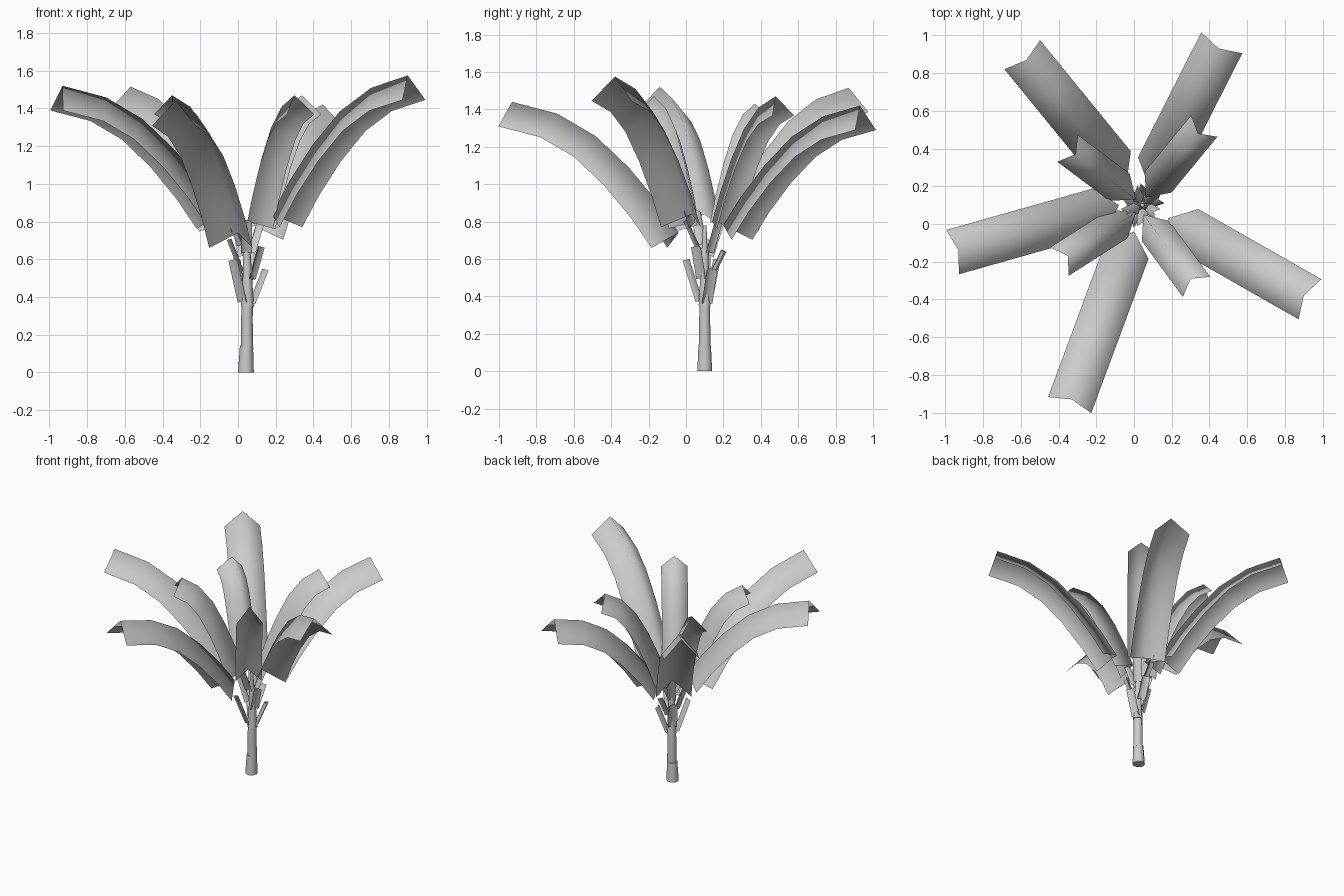
import bpy, math
from mathutils import Vector

cube = bpy.data.objects.get("Cube")
if cube:
    bpy.data.objects.remove(cube, do_unlink=True)

grey = bpy.data.materials.new("plain grey")
grey.use_nodes = True
grey.diffuse_color = (0.6, 0.6, 0.6, 1)
grey.node_tree.nodes["Principled BSDF"].inputs["Base Color"].default_value = (0.6, 0.6, 0.6, 1)

AXIS = Vector((0.045, 0.1, 0))
RISE = [(0, 0), (0.13, 0.24), (0.3, 0.5), (0.5, 0.74), (0.73, 0.91), (1, 1)]
STRAIGHT = [(0, 0), (0.5, 0.5), (1, 1)]


def make(name, verts, faces):
    mesh = bpy.data.meshes.new(name)
    mesh.from_pydata(verts, [], faces)
    mesh.materials.append(grey)
    obj = bpy.data.objects.new(name, mesh)
    bpy.context.collection.objects.link(obj)
    for poly in mesh.polygons:
        poly.use_smooth = True
    return obj


def folded_strip(name, base, tip, half_width, drop, rise=RISE):
    """Strip with a raised ridge from base to tip and both edges folded down."""
    base, tip = Vector(base), Vector(tip)
    span = tip - base
    out = Vector((span.x, span.y, 0))
    side = Vector((-out.y, out.x, 0)).normalized()
    ridge = [base + out * t + Vector((0, 0, span.z * h)) for t, h in rise]
    verts, last = [], len(ridge) - 1
    for i, p in enumerate(ridge):
        along = (ridge[min(i + 1, last)] - ridge[max(i - 1, 0)]).normalized()
        down = along.cross(side).normalized()
        if down.z > 0:
            down = -down
        verts += [p + side * half_width + down * drop, p,
                  p - side * half_width + down * drop]
    faces = [(3 * i + k, 3 * i + k + 1, 3 * i + k + 4, 3 * i + k + 3)
             for i in range(last) for k in (0, 1)]
    return make(name, verts, faces)


def tube(name, rings, sides=10):
    """Closed round stem through (x offset, z, radius) rings."""
    verts = [AXIS + Vector((dx + r * math.cos(a), r * math.sin(a), z))
             for dx, z, r in rings
             for a in (math.tau * s / sides for s in range(sides))]
    faces = [(i * sides + s, i * sides + (s + 1) % sides,
              (i + 1) * sides + (s + 1) % sides, (i + 1) * sides + s)
             for i in range(len(rings) - 1) for s in range(sides)]
    top = (len(rings) - 1) * sides
    faces += [tuple(reversed(range(sides))), tuple(range(top, top + sides))]
    obj = make(name, verts, faces)
    for poly in obj.data.polygons[-2:]:
        poly.use_smooth = False
    return obj


# Trunk sections, each sleeve slipping into the next
tube("trunk_foot", [(-0.003, 0, 0.042), (0, 0.14, 0.035)])
tube("trunk_middle", [(0.004, 0.125, 0.032), (0.002, 0.27, 0.031), (0.005, 0.4, 0.029)])
tube("trunk_top", [(0.005, 0.35, 0.034), (0.005, 0.52, 0.024), (0, 0.66, 0.02)])
tube("trunk_core", [(0, 0.6, 0.018), (0, 0.78, 0.01)])

# Long outer leaves
outer = [((-0.08, 0.10, 0.84), (-0.93, -0.14, 1.52)),
         ((0.00, -0.04, 0.74), (-0.33, -0.93, 1.44)),
         ((0.18, 0.03, 0.84), (0.90, -0.38, 1.575)),
         ((0.08, 0.20, 0.78), (0.45, 0.93, 1.42)),
         ((-0.04, 0.22, 0.82), (-0.57, 0.87, 1.515))]
for i, (base, tip) in enumerate(outer):
    folded_strip(f"outer_leaf_{i + 1}", base, tip, 0.122, 0.135)

# Short steep inner leaves
inner = [((0.05, 0.05, 0.80), (0.30, -0.29, 1.47)),
         ((0.01, 0.06, 0.78), (-0.35, -0.17, 1.47)),
         ((0.01, 0.13, 0.80), (-0.31, 0.37, 1.43)),
         ((0.06, 0.14, 0.80), (0.34, 0.48, 1.47))]
for i, (base, tip) in enumerate(inner):
    folded_strip(f"inner_leaf_{i + 1}", base, tip, 0.09, 0.115)

# Cut leaf stalks flaring from the trunk: heading, foot height, top height, reach
stalks = [(235, 0.38, 0.60, 0.10), (20, 0.37, 0.55, 0.09), (80, 0.50, 0.65, 0.09),
          (180, 0.54, 0.71, 0.08), (330, 0.50, 0.67, 0.07), (130, 0.42, 0.60, 0.06),
          (270, 0.64, 0.81, 0.09), (205, 0.68, 0.86, 0.09), (45, 0.64, 0.80, 0.08),
          (120, 0.62, 0.80, 0.08)]
for i, (heading, low, high, reach) in enumerate(stalks):
    a = math.radians(heading)
    way = Vector((math.cos(a), math.sin(a), 0))
    up = Vector((0, 0, 1))
    folded_strip(f"cut_stalk_{i + 1}", AXIS + way * 0.015 + up * low,
                 AXIS + way * reach + up * high, 0.03, 0.025, STRAIGHT)
